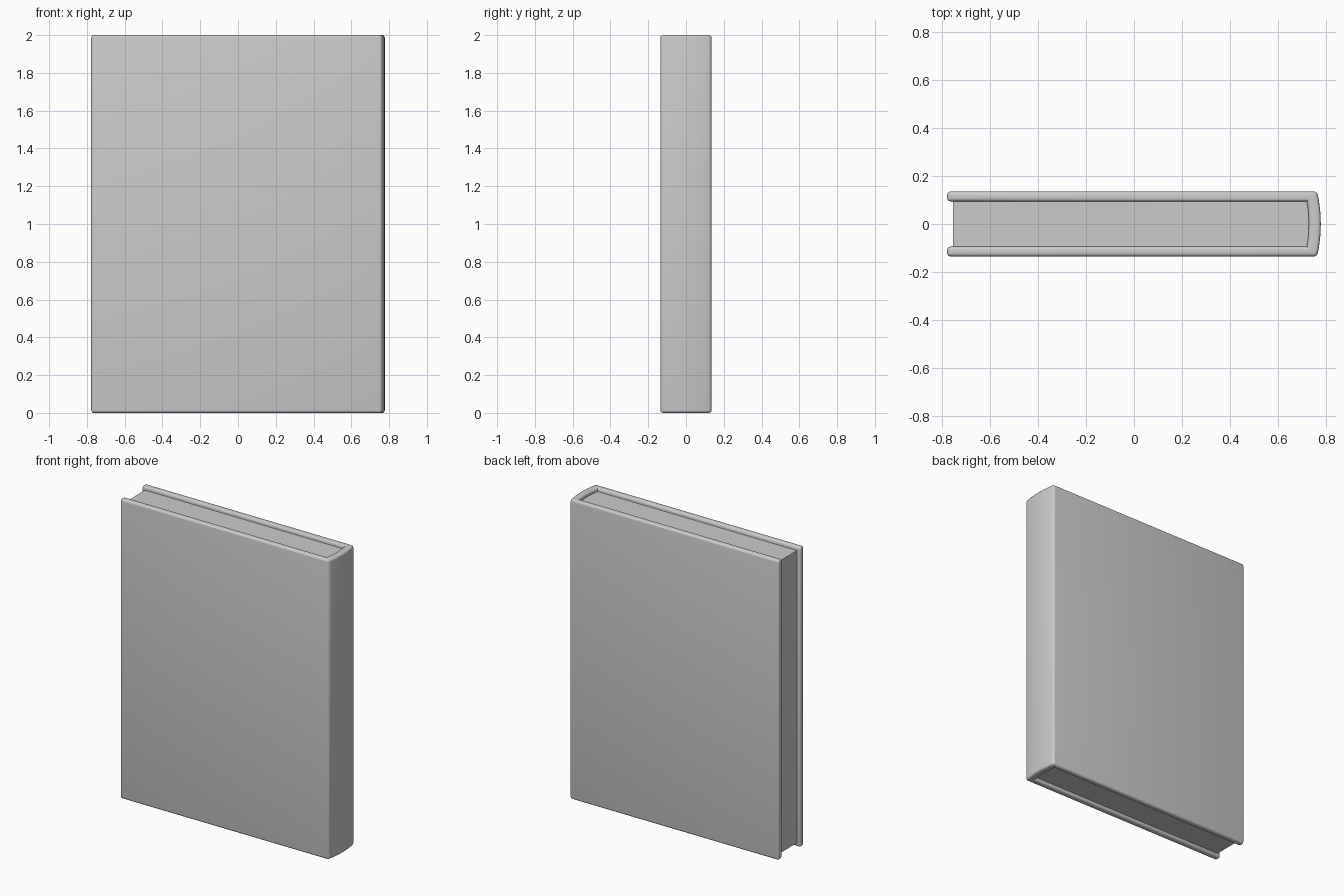
import bpy, bmesh, math

if "Cube" in bpy.data.objects:
    bpy.data.objects.remove(bpy.data.objects["Cube"])


def arc_pts(x_edge, x_mid, y, n=10):
    """Shallow spine curve from -y to +y, bulging from x_edge to x_mid."""
    pts = []
    for i in range(n + 1):
        t = -1 + 2 * i / n
        pts.append((x_edge + (x_mid - x_edge) * (1 - t * t), y * t))
    return pts


def extrude_profile(name, pts, z0, z1, bevel=0.0):
    bm = bmesh.new()
    face = bm.faces.new([bm.verts.new((x, y, z0)) for x, y in pts])
    top = bmesh.ops.extrude_face_region(bm, geom=[face])
    verts = [v for v in top["geom"] if isinstance(v, bmesh.types.BMVert)]
    bmesh.ops.translate(bm, vec=(0, 0, z1 - z0), verts=verts)
    bmesh.ops.recalc_face_normals(bm, faces=bm.faces[:])
    if bevel:
        # round only the outward-facing edges
        edges = [e for e in bm.edges if e.calc_face_angle_signed() > math.radians(30)]
        bmesh.ops.bevel(bm, geom=edges, offset=bevel, segments=4, profile=0.5,
                        affect='EDGES', clamp_overlap=True)
    bmesh.ops.triangulate(bm, faces=[f for f in bm.faces if len(f.verts) > 4])
    mesh = bpy.data.meshes.new(name)
    bm.to_mesh(mesh)
    bm.free()
    obj = bpy.data.objects.new(name, mesh)
    bpy.context.collection.objects.link(obj)
    bpy.ops.object.select_all(action='DESELECT')
    obj.select_set(True)
    bpy.context.view_layer.objects.active = obj
    bpy.ops.object.shade_smooth_by_angle(angle=math.radians(35))
    return obj


FORE, HALF_T, INNER_T = -0.777, 0.135, 0.094

# Hard cover: two boards joined by a rounded spine
outer = arc_pts(0.762, 0.777, HALF_T)
inner = arc_pts(0.719, 0.727, INNER_T)[::-1]
cover = [(FORE, -HALF_T)] + outer + [(FORE, HALF_T), (FORE, INNER_T)] + inner + [(FORE, -INNER_T)]
extrude_profile("cover", cover, 0.0, 2.0, bevel=0.014)

# Page block, set in from the cover edges
pages = [(-0.753, -INNER_T)] + arc_pts(0.719, 0.727, INNER_T) + [(-0.753, INNER_T)]
extrude_profile("pages", pages, 0.024, 1.976)
